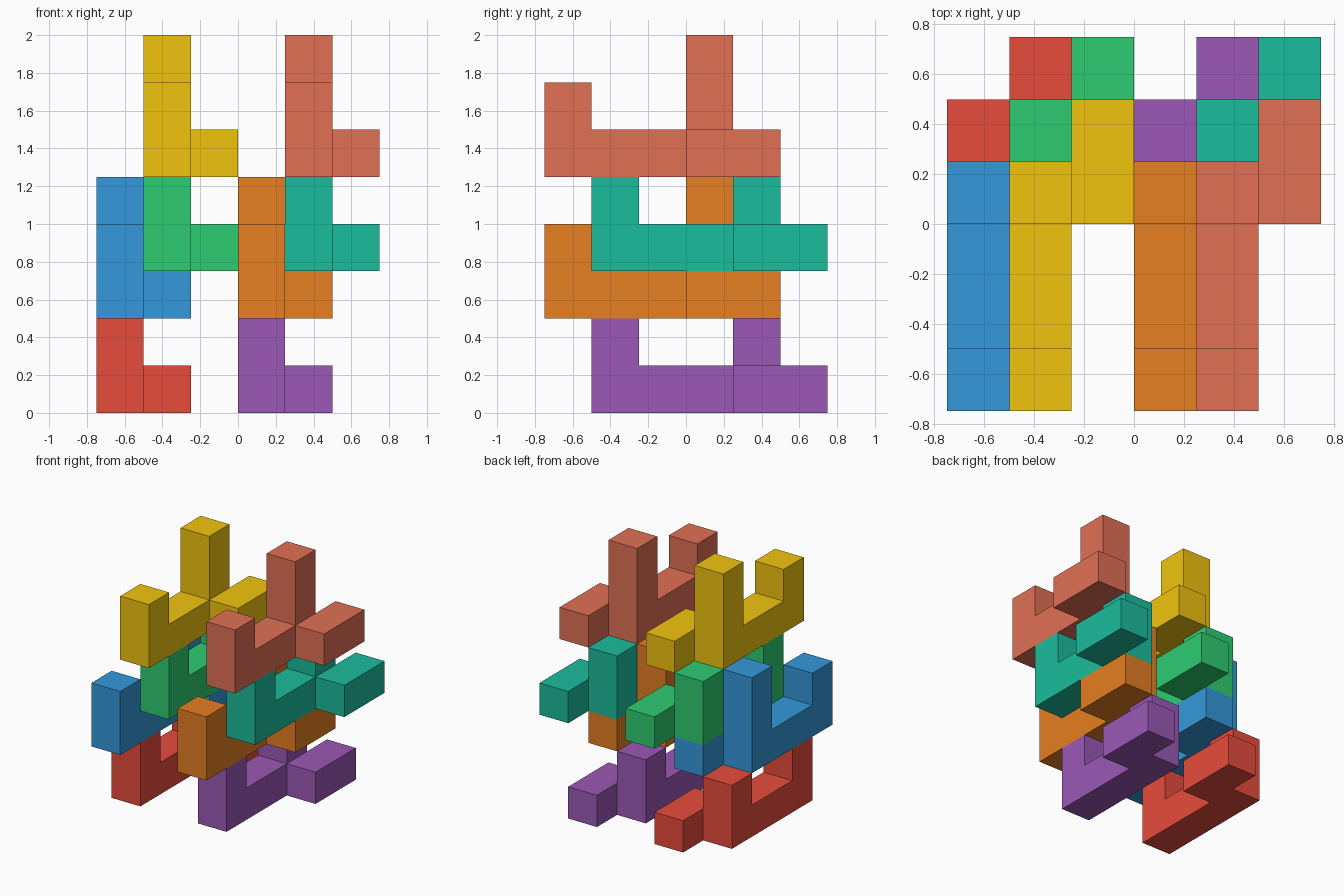
import bpy, bmesh
from mathutils import Vector

if "Cube" in bpy.data.objects:
    bpy.data.objects.remove(bpy.data.objects["Cube"])

U = 0.25  # edge of one cube unit


def material(name, hex_rgb):
    def lin(c):
        c /= 255
        return c / 12.92 if c <= 0.04045 else ((c + 0.055) / 1.055) ** 2.4
    m = bpy.data.materials.new(name)
    m.diffuse_color = [lin(int(hex_rgb[i:i + 2], 16)) for i in (0, 2, 4)] + [1]
    m.use_nodes = True
    m.node_tree.nodes["Principled BSDF"].inputs["Base Color"].default_value = m.diffuse_color
    return m


def outline_cells(front_post, back_post):
    """Long bar in y, a post at each end, and a two-cube foot to the right at the back."""
    cells = {(0, j, 0) for j in range(4)}
    cells |= {(0, 0, k) for k in range(1, front_post + 1)}
    cells |= {(0, 3, k) for k in range(1, back_post + 1)}
    return cells | {(1, 3, 0), (1, 4, 0)}


def block_piece(name, color, cells, corner):
    """Skin the outside of a set of unit cubes and merge its coplanar faces."""
    bm = bmesh.new()
    for c in cells:
        for axis in range(3):
            for sign in (-1, 1):
                n = Vector((0, 0, 0))
                n[axis] = sign
                if tuple(int(a + b) for a, b in zip(c, n)) in cells:
                    continue
                u = Vector((0, 0, 0))
                u[(axis + 1) % 3] = 0.5
                v = n.cross(u)
                mid = Vector(c) + Vector((0.5, 0.5, 0.5)) + n * 0.5
                bm.faces.new([bm.verts.new((mid + a * u + b * v + Vector(corner)) * U)
                              for a, b in ((-1, -1), (1, -1), (1, 1), (-1, 1))])
    bmesh.ops.remove_doubles(bm, verts=bm.verts, dist=0.001)
    bmesh.ops.recalc_face_normals(bm, faces=bm.faces)
    bmesh.ops.dissolve_limit(bm, angle_limit=0.01, verts=bm.verts, edges=bm.edges)
    me = bpy.data.meshes.new(name)
    bm.to_mesh(me)
    bm.free()
    me.materials.append(material(name + "_color", color))
    ob = bpy.data.objects.new(name, me)
    bpy.context.collection.objects.link(ob)


short = outline_cells(1, 1)  # both posts one cube high
tall = outline_cells(1, 2)   # back post two cubes high

# Layers from the bottom up: shape, grid corner (x, y, z) of the left piece, colours
layers = [
    ("base", short, (-3, -2, 0), ("red", "e74c3c"), ("purple", "9b59b6")),
    ("lower", tall, (-3, -3, 2), ("blue", "3498db"), ("orange", "e67e22")),
    ("upper", short, (-2, -2, 3), ("green", "2ecc71"), ("teal", "1abc9c")),
    ("top", tall, (-2, -3, 5), ("yellow", "f1c40f"), ("salmon", "e17055")),
]
for level, cells, (x, y, z), *pair in layers:
    for i, (label, color) in enumerate(pair):
        block_piece(f"{level}_{label}_block", color, cells, (x + 3 * i, y, z))
